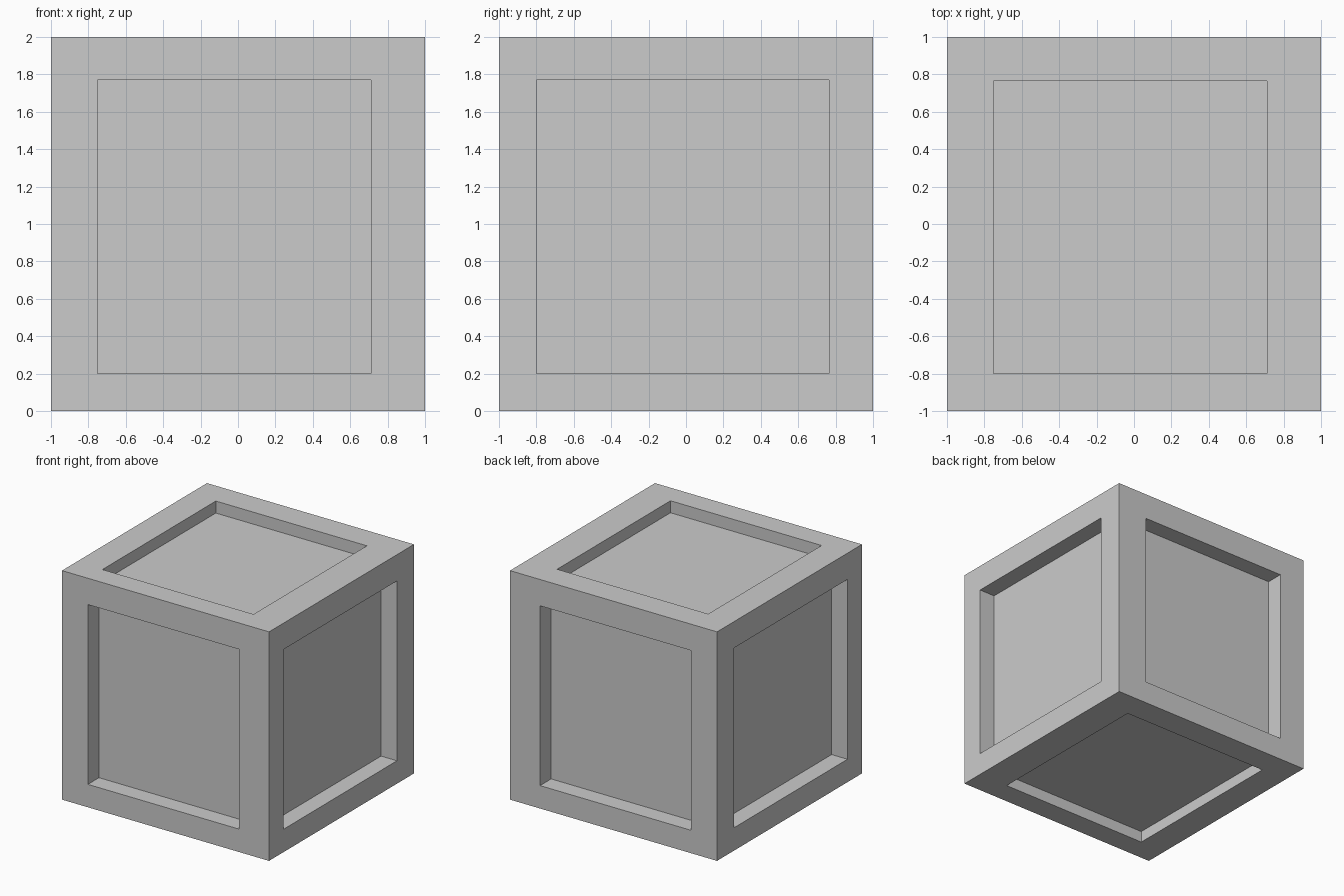
import bpy, bmesh
from mathutils import Vector

if "Cube" in bpy.data.objects:
    bpy.data.objects.remove(bpy.data.objects["Cube"])

# Opening limits along x, y, z (slightly off-centre) and recess depth per axis
LO = (-0.75, -0.80, 0.20)
HI = (0.71, 0.765, 1.77)
DEPTH = {(0, 1): 0.153, (0, -1): 0.153, (1, 1): 0.153, (1, -1): 0.153,
         (2, 1): 0.105, (2, -1): 0.10}
CENTRE = Vector((0, 0, 1))

# Outer cube
bm = bmesh.new()
bmesh.ops.create_cube(bm, size=2)
bmesh.ops.translate(bm, verts=bm.verts, vec=CENTRE)
bm.normal_update()


def recess(face):
    """Inset one side to the opening rectangle and sink a flat panel into it."""
    normal = face.normal.copy()
    axis = max(range(3), key=lambda i: abs(normal[i]))
    sign = 1 if normal[axis] > 0 else -1
    bmesh.ops.inset_individual(bm, faces=[face], thickness=0.2)
    for v in face.verts:
        for i in range(3):
            if i != axis:
                v.co[i] = HI[i] if v.co[i] > CENTRE[i] else LO[i]
    # Straight recess walls
    bmesh.ops.inset_individual(bm, faces=[face], thickness=0.01)
    for v in face.verts:
        for i in range(3):
            if i != axis:
                v.co[i] = HI[i] if v.co[i] > CENTRE[i] else LO[i]
        v.co[axis] = CENTRE[axis] + sign * (1 - DEPTH[axis, sign])


for side in list(bm.faces):
    recess(side)

bmesh.ops.recalc_face_normals(bm, faces=bm.faces)
mesh = bpy.data.meshes.new("panelled_crate")
bm.to_mesh(mesh)
bm.free()
bpy.context.collection.objects.link(bpy.data.objects.new("panelled_crate", mesh))
